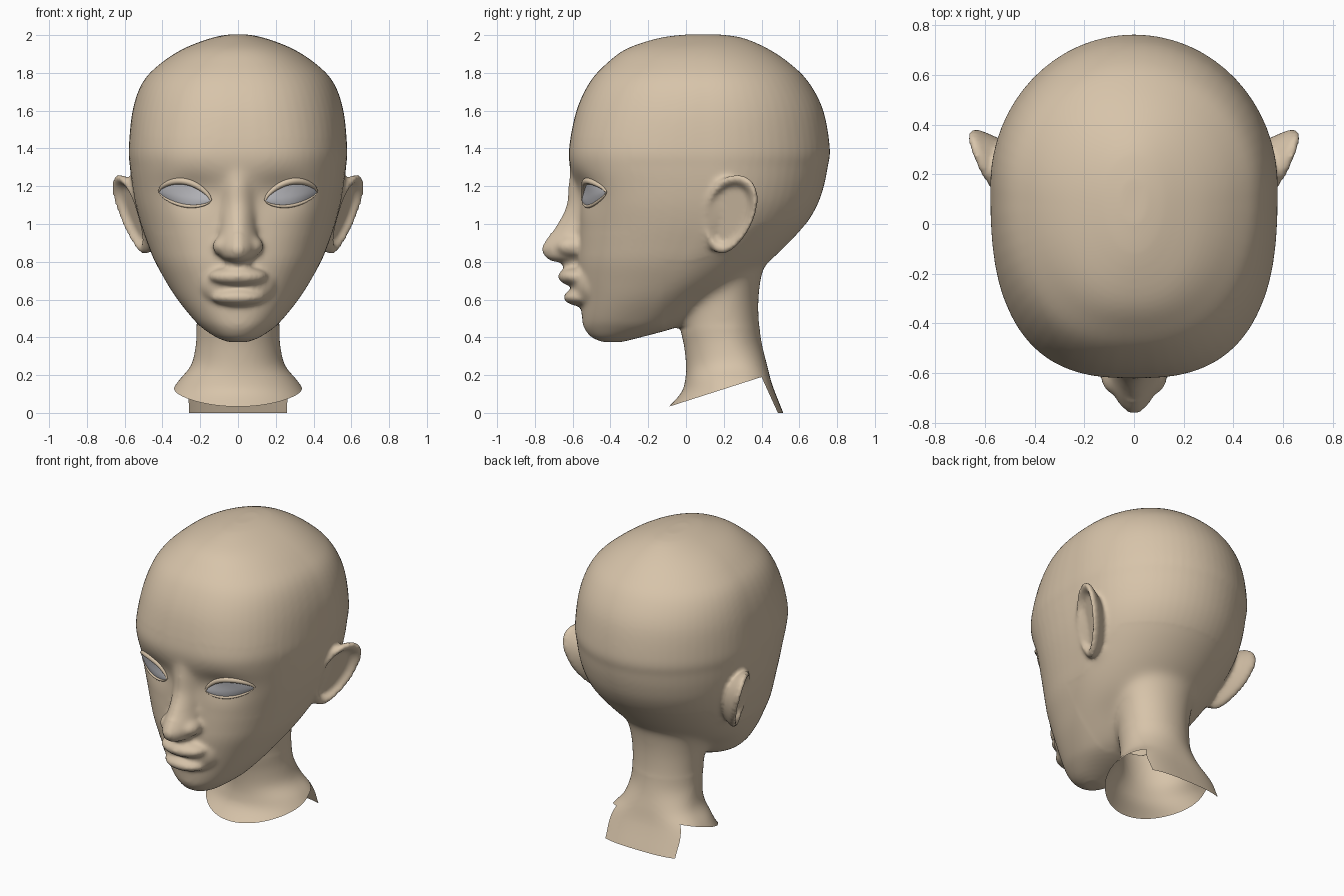
import bpy, bmesh, math
from mathutils import Vector, Matrix
from mathutils.bvhtree import BVHTree

cube = bpy.data.objects.get("Cube")
if cube:
    bpy.data.objects.remove(cube)


def material(name, rgb):
    m = bpy.data.materials.new(name)
    m.use_nodes = True
    m.diffuse_color = (*rgb, 1)
    bsdf = m.node_tree.nodes["Principled BSDF"]
    bsdf.inputs["Base Color"].default_value = (*rgb, 1)
    bsdf.inputs["Roughness"].default_value = 0.7
    return m


SKIN = material("warm_beige_skin", (0.68, 0.55, 0.40))
EYE = material("pale_grey_eye", (0.52, 0.52, 0.55))


def add_object(name, data, mat):
    ob = bpy.data.objects.new(name, data)
    bpy.context.scene.collection.objects.link(ob)
    data.materials.append(mat)
    return ob


def mesh_object(name, bm, mat):
    me = bpy.data.meshes.new(name)
    bm.to_mesh(me)
    for p in me.polygons:
        p.use_smooth = True
    return add_object(name, me, mat)


def spline_rows(rows, steps=5):
    """Smoothly interpolate between the rows of a section table."""
    out = []
    for i in range(len(rows) - 1):
        a, b = rows[max(i - 1, 0)], rows[i]
        c, d = rows[i + 1], rows[min(i + 2, len(rows) - 1)]
        for s in range(steps):
            t = s / steps
            out.append([q + t / 2 * (r - p + t * (2 * p - 5 * q + 4 * r - u + t * (3 * (q - r) + u - p)))
                        for p, q, r, u in zip(a, b, c, d)])
    return out + [rows[-1]]


def section(z, front, back, width, power, back_power=2, count=64):
    """Horizontal outline with its own squareness in front and behind."""
    mid = front + 0.56 * (back - front)
    pts = []
    for i in range(count):
        a = 2 * math.pi * i / count
        c, s = math.cos(a), math.sin(a)
        e = 2 / (power if s < 0 else back_power)
        depth = mid - front if s < 0 else back - mid
        pts.append(Vector((width * math.copysign(abs(c) ** e, c),
                           mid + depth * math.copysign(abs(s) ** e, s), z)))
    return pts


def loft(bm, rings):
    rows = [[bm.verts.new(p) for p in ring] for ring in rings]
    n = len(rows[0])
    for lo, hi in zip(rows, rows[1:]):
        for i in range(n):
            j = (i + 1) % n
            bm.faces.new((lo[i], lo[j], hi[j], hi[i]))
    bm.faces.new(rows[0][::-1])
    bm.faces.new(rows[-1])


def ellipsoid(bm, centre, radii):
    bmesh.ops.create_uvsphere(bm, u_segments=32, v_segments=20, radius=1,
                              matrix=Matrix.LocRotScale(Vector(centre), None, Vector(radii)))


# Sections: height, front, back, half width, front squareness, back squareness
HEAD = [(0.375, -0.44, -0.34, 0.05, 2), (0.40, -0.50, -0.24, 0.115, 2.1),
        (0.45, -0.54, -0.06, 0.19, 2.1), (0.5, -0.55, 0.03, 0.24, 2.2),
        (0.6, -0.56, 0.16, 0.32, 2.2), (0.7, -0.57, 0.32, 0.385, 2.3),
        (0.8, -0.575, 0.44, 0.44, 2.4), (0.9, -0.57, 0.545, 0.48, 2.5),
        (1.0, -0.565, 0.635, 0.515, 2.6), (1.1, -0.57, 0.695, 0.542, 2.7),
        (1.2, -0.59, 0.73, 0.56, 2.7), (1.3, -0.615, 0.75, 0.572, 2.7),
        (1.4, -0.62, 0.762, 0.578, 2.7), (1.6, -0.58, 0.727, 0.558, 2.5),
        (1.75, -0.51, 0.65, 0.505, 2.4), (1.85, -0.42, 0.55, 0.41, 2.3),
        (1.93, -0.31, 0.43, 0.285, 2.2), (1.985, -0.14, 0.3, 0.14, 2),
        (2.003, 0.0, 0.18, 0.05, 2)]
NECK = [(-0.12, -0.2, 0.56, 0.48, 2, 3), (0.0, -0.12, 0.515, 0.40, 2, 3),
        (0.1, -0.03, 0.475, 0.36, 2, 3), (0.17, -0.005, 0.45, 0.315, 2, 3),
        (0.25, 0.0, 0.43, 0.25, 2, 2.5), (0.35, -0.01, 0.405, 0.225, 2, 2),
        (0.45, -0.03, 0.39, 0.22, 2, 2), (0.6, -0.04, 0.385, 0.23, 2, 2),
        (0.75, -0.02, 0.405, 0.25, 2, 2), (0.9, 0.0, 0.45, 0.25, 2, 2)]
NOSE = [(0.80, -0.70, -0.45, 0.05, 2), (0.82, -0.74, -0.45, 0.085, 2),
        (0.865, -0.765, -0.45, 0.105, 1.8), (0.91, -0.745, -0.45, 0.105, 1.7),
        (1.0, -0.685, -0.45, 0.095, 1.6), (1.1, -0.635, -0.45, 0.095, 1.6),
        (1.2, -0.625, -0.45, 0.1, 1.6), (1.34, -0.61, -0.45, 0.1, 1.8)]

# Skull with eye sockets, neck and nose
bm = bmesh.new()
loft(bm, [section(*r) for r in spline_rows(HEAD)])
for v in bm.verts:
    if v.co.y < 0:
        dx, dz = (abs(v.co.x) - 0.24) / 0.15, (v.co.z - 1.17) / 0.09
        v.co.y += 0.04 * math.exp(-dx * dx - dz * dz)
for table in (NECK, NOSE):
    loft(bm, [section(*r) for r in spline_rows(table)])

# Muzzle and lips
ellipsoid(bm, (0, -0.48, 0.69), (0.21, 0.13, 0.16))
ellipsoid(bm, (0, -0.56, 0.722), (0.16, 0.118, 0.056))
ellipsoid(bm, (0, -0.545, 0.612), (0.145, 0.105, 0.048))
ellipsoid(bm, (0, -0.57, 0.79), (0.07, 0.085, 0.06))

# Nostril wings and dished ears: (scale, outward offset) steps over the rim
EAR = [(0.3, -0.045), (0.72, -0.045), (0.84, -0.01), (0.95, -0.002), (1.04, -0.02),
       (1.02, -0.045), (0.85, -0.09), (0.6, -0.15)]
for side in (1, -1):
    ellipsoid(bm, (side * 0.083, -0.605, 0.882), (0.053, 0.08, 0.052))
    rings = []
    for scale, out in EAR:
        ring = []
        for i in range(40):
            a = 2 * math.pi * i / 40
            c, s = math.cos(a) * scale, math.sin(a) * scale
            y = 0.228 + 0.135 * c * (1 + 0.15 * s) + 0.04 * s
            z = 1.052 + 0.203 * s
            x = 0.535 + 0.4 * (y - 0.1) + 0.25 * (z - 1.05) + out
            ring.append(Vector((side * x, y, z)))
        rings.append(ring)
    loft(bm, rings)
bmesh.ops.recalc_face_normals(bm, faces=bm.faces)

# Fuse everything into one skin
source = mesh_object("skin_source", bm, SKIN)
bm.free()
fuse = source.modifiers.new("fuse", 'REMESH')
fuse.mode = 'VOXEL'
fuse.voxel_size = 0.013
skin = bmesh.new()
skin.from_object(source, bpy.context.evaluated_depsgraph_get())
bpy.data.objects.remove(source)


def relax(verts, times):
    for _ in range(times):
        bmesh.ops.smooth_vert(skin, verts=verts, factor=0.5, use_axis_x=True,
                              use_axis_y=True, use_axis_z=True)


relax(skin.verts[:], 4)
relax([v for v in skin.verts if 0.45 < v.co.z < 1.0 and v.co.y > -0.12
       and abs(v.co.x) < 0.44], 35)
relax([v for v in skin.verts if 0.95 < v.co.z < 1.45 and v.co.y < -0.3], 14)
relax([v for v in skin.verts if 0.84 < v.co.z < 1.0 and v.co.y < -0.45
       and abs(v.co.x) > 0.03], 5)

# Open neckline: sloping cut in front, steep cut behind, level hem
CUTS = [(0.062, 0.32), (1.07, -2.2)]
for base, slope in CUTS + [(0, 0)]:
    bmesh.ops.bisect_plane(skin, geom=skin.verts[:] + skin.edges[:] + skin.faces[:],
                           plane_co=(0, 0, base), plane_no=(0, -slope, 1))
low = []
for f in skin.faces:
    p = f.calc_center_median()
    if p.z < 0 or (p.z < 0.3 and all(p.z < base + slope * p.y for base, slope in CUTS)):
        low.append(f)
bmesh.ops.delete(skin, geom=low, context='FACES')
mesh_object("head_skin", skin, SKIN)
tree = BVHTree.FromBMesh(skin)
skin.free()


def on_face(x, z, lift):
    hit = tree.ray_cast(Vector((x, -2, z)), Vector((0, 1, 0)))[0]
    return Vector((x, hit.y - lift, z))


def almond(side, t, v):
    """Point in the eye opening: t inner to outer, v = -1 lower to 1 upper."""
    bulge = math.sin(math.pi * t) ** 0.62
    z = 1.125 + 0.045 * t + bulge * v * (0.062 if v > 0 else 0.043)
    return side * (0.143 + 0.277 * t), z, bulge


# Eyes and eyelids
for side, label in ((1, "left"), (-1, "right")):
    eye = bmesh.new()
    grid = []
    for i in range(25):
        row = []
        for j in range(13):
            v = j / 6 - 1
            x, z, bulge = almond(side, 0.01 + 0.98 * i / 24, v)
            row.append(eye.verts.new(on_face(x, z, 0.004 + 0.01 * bulge * (1 - v * v))))
        grid.append(row)
    for a, b in zip(grid, grid[1:]):
        for j in range(12):
            quad = (a[j], b[j], b[j + 1], a[j + 1])
            eye.faces.new(quad if side > 0 else quad[::-1])
    mesh_object(label + "_eye", eye, EYE)
    eye.free()

    for lid, v, thick in (("upper", 1, 0.018), ("lower", -1, 0.009)):
        curve = bpy.data.curves.new(f"{label}_{lid}_eyelid", 'CURVE')
        curve.dimensions = '3D'
        curve.bevel_depth = thick
        curve.bevel_resolution = 4
        curve.use_fill_caps = True
        path = curve.splines.new('POLY')
        path.points.add(24)
        for i, p in enumerate(path.points):
            x, z, bulge = almond(side, i / 24, v)
            p.co = (*on_face(x, z + v * thick * 0.9 * bulge, 0.002), 1)
            p.radius = 0.3 + 0.7 * bulge
        path.use_smooth = True
        add_object(f"{label}_{lid}_eyelid", curve, SKIN)
